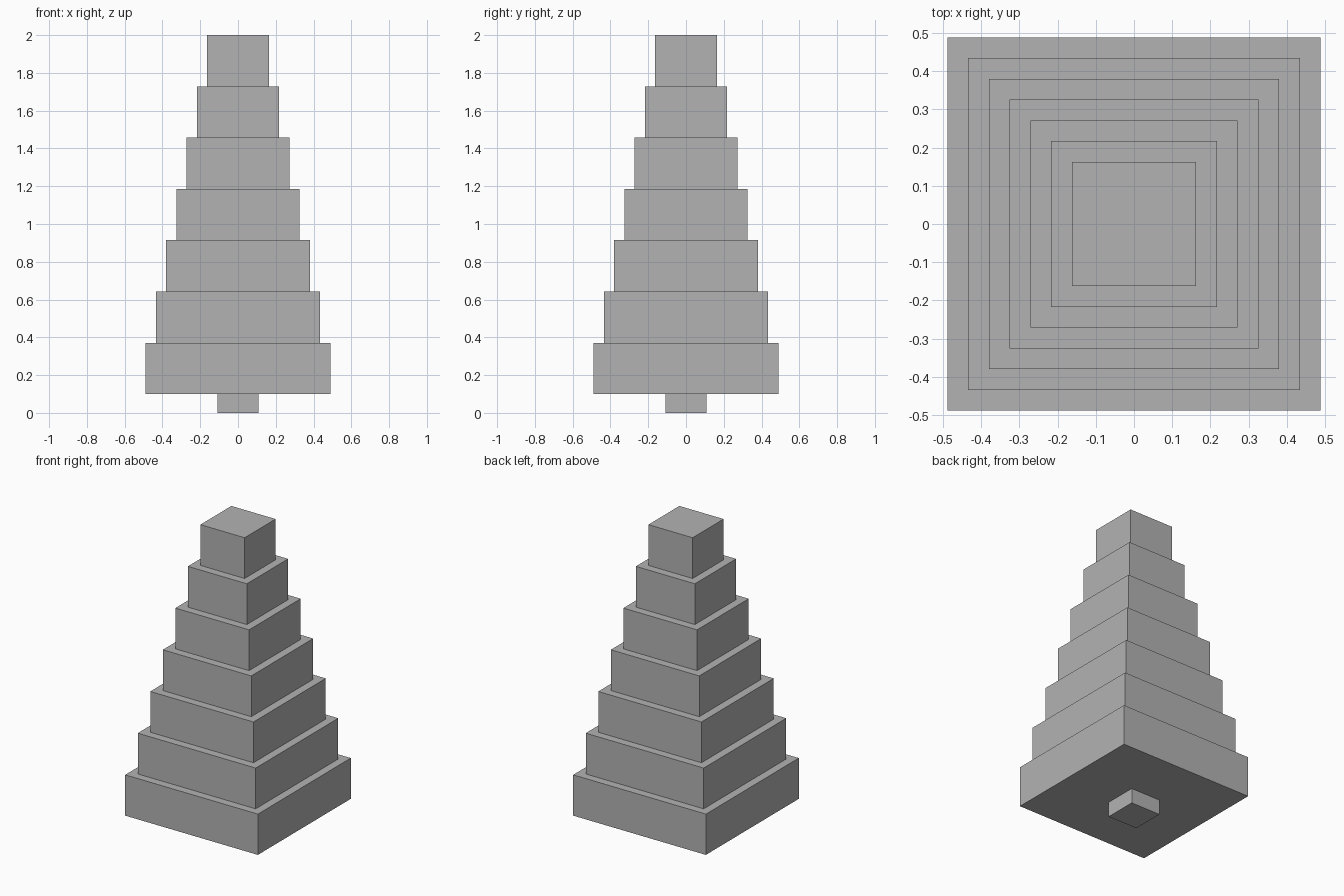
import bpy

# Remove the default cube
cube = bpy.data.objects.get("Cube")
if cube:
    bpy.data.objects.remove(cube, do_unlink=True)

# Single plain grey material
GREY = (0.45, 0.45, 0.45, 1.0)
grey = bpy.data.materials.new("plain_grey")
grey.use_nodes = True
grey.diffuse_color = GREY
grey.node_tree.nodes["Principled BSDF"].inputs["Base Color"].default_value = GREY

UNIT = 0.0543
TIERS = 7
TIER_HEIGHT = 5 * UNIT
TRUNK_HEIGHT = 2 - TIERS * TIER_HEIGHT


def block(name, half_width, bottom, top):
    """Square block between two heights, centred on the vertical axis."""
    bpy.ops.mesh.primitive_cube_add(size=1, location=(0, 0, (bottom + top) / 2))
    obj = bpy.context.object
    obj.name = obj.data.name = name
    obj.scale = (2 * half_width, 2 * half_width, top - bottom)
    bpy.ops.object.transform_apply(location=False, rotation=False, scale=True)
    obj.data.materials.append(grey)
    return obj


# Short square trunk
block("trunk", 2 * UNIT, 0, TRUNK_HEIGHT)

# Stacked tiers, each one step narrower than the tier below
for i in range(TIERS):
    bottom = TRUNK_HEIGHT + i * TIER_HEIGHT
    block(f"tier_{i + 1}", (9 - i) * UNIT, bottom, bottom + TIER_HEIGHT)
